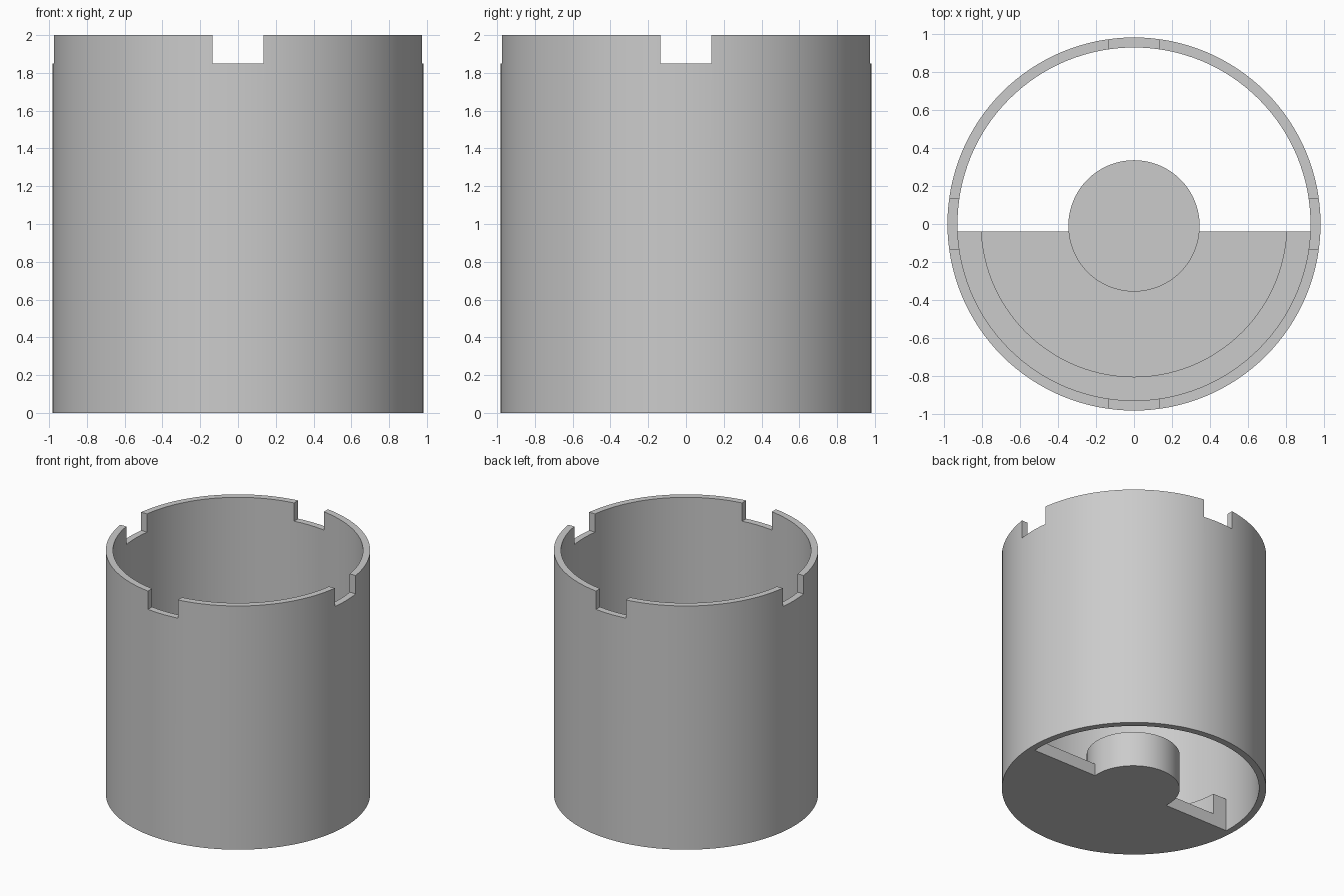
import bpy, bmesh, math

cube = bpy.data.objects.get("Cube")
if cube:
    bpy.data.objects.remove(cube, do_unlink=True)

SEGMENTS = 128
OUTER, INNER, HEIGHT = 0.983, 0.93, 2.0
CUT_Y = -0.04  # straight edge of the half floor

grey = bpy.data.materials.new("plain grey")
grey.use_nodes = True
colour = (0.6, 0.6, 0.6, 1)
grey.diffuse_color = colour
grey.node_tree.nodes["Principled BSDF"].inputs["Base Color"].default_value = colour


def prism(name, outline, z0, z1):
    """Extrude a flat outline between two heights."""
    bm = bmesh.new()
    base = bm.faces.new([bm.verts.new((x, y, z0)) for x, y in outline])
    top = bmesh.ops.extrude_face_region(bm, geom=[base])["geom"]
    verts = [v for v in top if isinstance(v, bmesh.types.BMVert)]
    bmesh.ops.translate(bm, vec=(0, 0, z1 - z0), verts=verts)
    bmesh.ops.recalc_face_normals(bm, faces=bm.faces)
    mesh = bpy.data.meshes.new(name)
    bm.to_mesh(mesh)
    bm.free()
    mesh.materials.append(grey)
    ob = bpy.data.objects.new(name, mesh)
    bpy.context.collection.objects.link(ob)
    return ob


def arc(radius, start, end, n=SEGMENTS, cy=0):
    step = (end - start) / n
    return [(radius * math.cos(start + i * step), cy + radius * math.sin(start + i * step))
            for i in range(n + 1)]


def circle(radius, cy=0):
    return arc(radius, 0, math.tau, cy=cy)[:-1]


def front_arc(radius):
    """Arc on the front side that ends on the straight cut."""
    a = math.asin(CUT_Y / radius)
    return arc(radius, math.pi - a, math.tau + a, SEGMENTS // 2)


def cut(ob, cutter):
    mod = ob.modifiers.new("cut", "BOOLEAN")
    mod.operation = "DIFFERENCE"
    mod.solver = "EXACT"
    mod.object = cutter
    bpy.context.view_layer.objects.active = ob
    bpy.ops.object.modifier_apply(modifier=mod.name)
    bpy.data.objects.remove(cutter, do_unlink=True)


def box(half_x, half_y):
    return [(-half_x, -half_y), (half_x, -half_y), (half_x, half_y), (-half_x, half_y)]


# Tubular wall with four notches in the top rim
wall = prism("wall", circle(OUTER), 0, HEIGHT)
cut(wall, prism("bore", circle(INNER), -0.1, HEIGHT + 0.1))
for half_x, half_y in ((0.135, 1.2), (1.2, 0.135)):
    cut(wall, prism("notch", box(half_x, half_y), 1.85, HEIGHT + 0.1))

# Half floor, raised ledge around it and central hub
floor = prism("half_floor", front_arc(INNER + 0.005), 0, 0.1)
ledge = prism("ledge", front_arc(INNER + 0.005) + front_arc(0.805)[::-1], 0, 0.27)
hub = prism("hub", circle(0.346, cy=-0.01), 0, 0.29)

# Smooth the round sides and keep the rims sharp
bpy.ops.object.select_all(action="DESELECT")
for ob in (wall, floor, ledge, hub):
    ob.select_set(True)
bpy.context.view_layer.objects.active = wall
bpy.ops.object.shade_smooth_by_angle(angle=math.radians(30))
